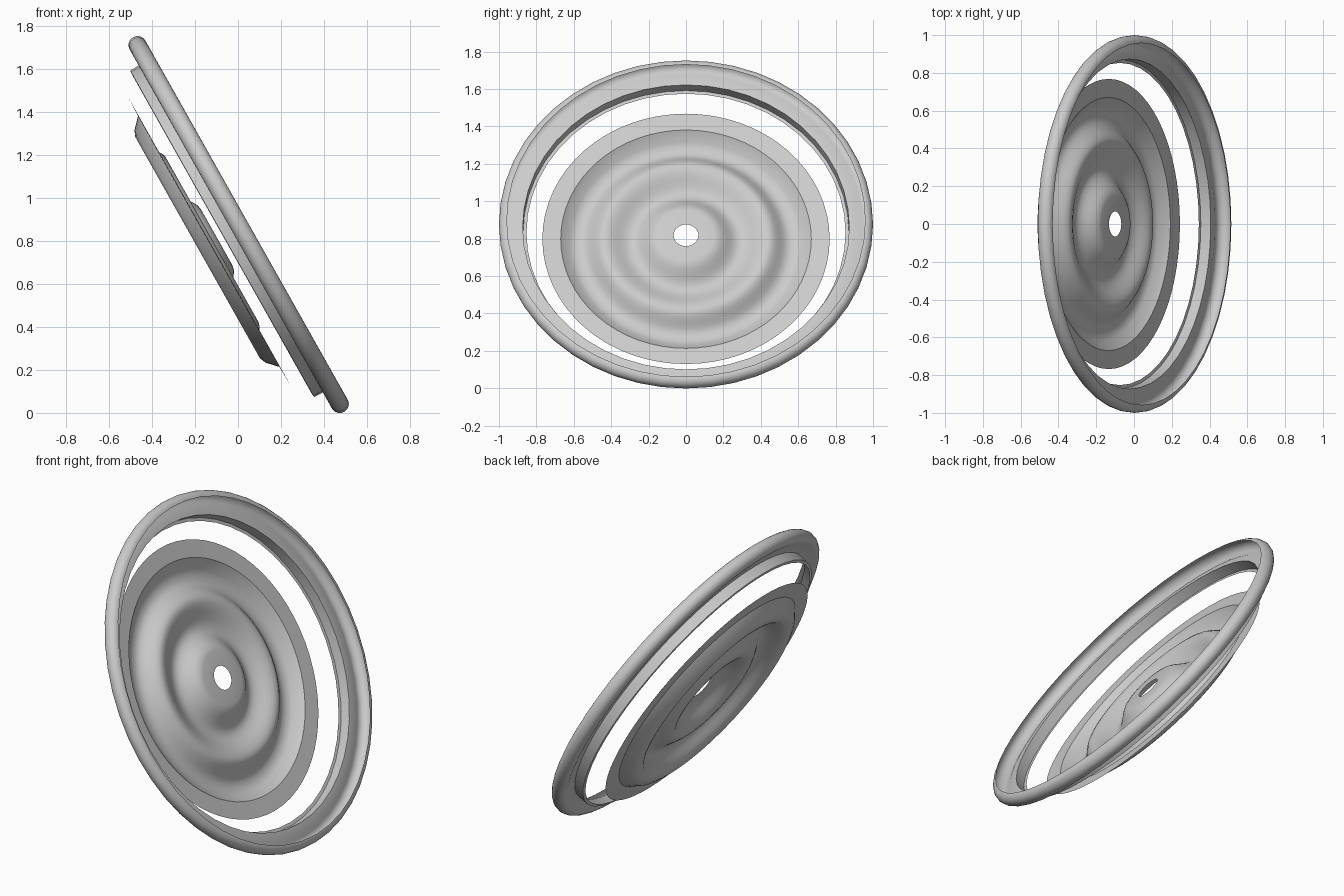
import bpy, bmesh, math

if "Cube" in bpy.data.objects:
    bpy.data.objects.remove(bpy.data.objects["Cube"])

TILT = math.radians(60.6)      # shared axis leans from vertical towards +x
CENTRE = (0.003, 0, 0.876)


def lathe(name, profile, segments):
    """Revolve (radius, height) points round the tilted axis."""
    bm = bmesh.new()
    rings = []
    for r, h in profile:
        rings.append([bm.verts.new((r * math.cos(2 * math.pi * i / segments),
                                    r * math.sin(2 * math.pi * i / segments), h))
                      for i in range(segments)])
    for a, b in zip(rings, rings[1:]):
        for i in range(segments):
            j = (i + 1) % segments
            bm.faces.new((a[i], b[i], b[j], a[j]))
    mesh = bpy.data.meshes.new(name)
    bm.to_mesh(mesh)
    bm.free()
    ob = bpy.data.objects.new(name, mesh)
    bpy.context.collection.objects.link(ob)
    ob.location = CENTRE
    ob.rotation_euler = (0, TILT, 0)
    bpy.ops.object.select_all(action='DESELECT')
    ob.select_set(True)
    bpy.context.view_layer.objects.active = ob
    bpy.ops.object.shade_smooth_by_angle(angle=math.radians(35))
    return ob


def wave(knots, steps=6):
    """Ease smoothly between successive crests and grooves."""
    pts = [knots[0]]
    for (r0, h0), (r1, h1) in zip(knots, knots[1:]):
        n = 1 if h0 == h1 else steps
        for k in range(1, n + 1):
            t = k / n
            s = (1 - math.cos(math.pi * t)) / 2
            pts.append((r0 + (r1 - r0) * t, h0 + (h1 - h0) * s))
    return pts


# Outer rim: rolled lip open to the front, flange and short inner wall
lip = [(0.958 + 0.042 * math.cos(math.radians(a)),
        0.042 * math.sin(math.radians(a))) for a in range(90, -106, -15)]
flange = [(0.92, -0.031), (0.873, -0.029), (0.871, -0.088), (0.853, -0.09)]
lathe("outer_rim", lip + flange, 48)

# Rippled disc: flat border, groove, crest, groove, raised hub with a hole
border = [(0.768, -0.157), (0.67, -0.160), (0.62, -0.207)]
ripples = wave([(0.59, -0.219), (0.56, -0.219), (0.44, -0.142),
                (0.29, -0.195), (0.15, -0.118)])
lathe("rippled_disc", border + ripples + [(0.066, -0.118)], 64)
